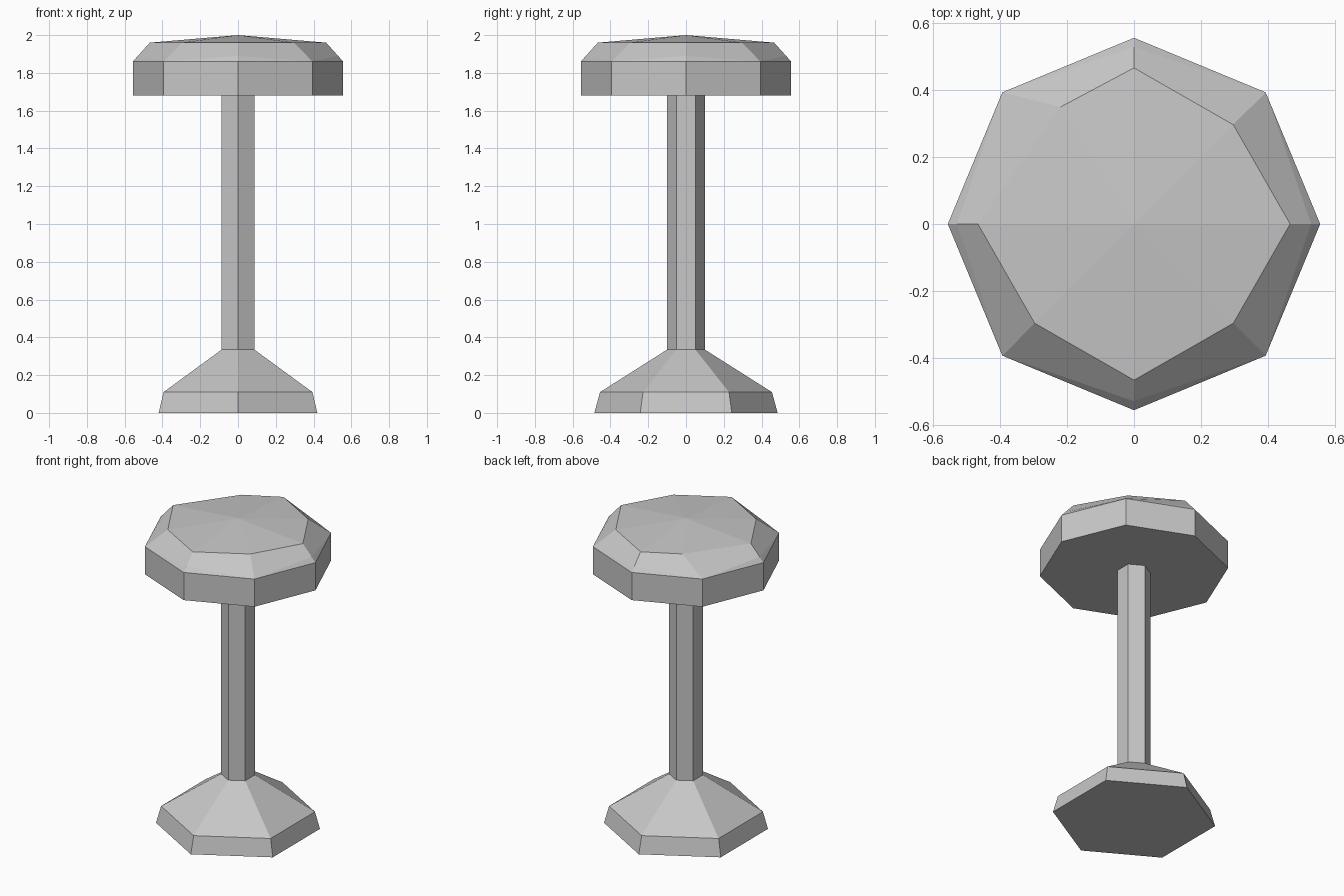
import bpy, bmesh
from math import cos, sin, pi

cube = bpy.data.objects.get("Cube")
if cube:
    bpy.data.objects.remove(cube)

GREY = (0.57, 0.57, 0.57, 1)
mat = bpy.data.materials.new("plain grey")
mat.use_nodes = True
mat.diffuse_color = GREY
mat.node_tree.nodes["Principled BSDF"].inputs["Base Color"].default_value = GREY


def ring(radius, z, sides, start=0.0, odd_radius=None, odd_z=None):
    """Regular ring; odd corners may have their own radius and height."""
    pts = []
    for i in range(sides):
        odd = i % 2 and odd_radius is not None
        r, h = (odd_radius, odd_z) if odd else (radius, z)
        a = start + 2 * pi * i / sides
        pts.append((r * cos(a), r * sin(a), h))
    return pts


def loft(name, rings, apex=None):
    """Join stacked rings with flat faces and close both ends."""
    bm = bmesh.new()
    loops = [[bm.verts.new(p) for p in pts] for pts in rings]
    n = len(loops[0])
    for low, high in zip(loops, loops[1:]):
        for i in range(n):
            j = (i + 1) % n
            bm.faces.new((low[i], low[j], high[j], high[i]))
    bm.faces.new(reversed(loops[0]))
    if apex:
        tip = bm.verts.new(apex)
        for i in range(n):
            bm.faces.new((loops[-1][i], loops[-1][(i + 1) % n], tip))
    else:
        bm.faces.new(loops[-1])
    bmesh.ops.remove_doubles(bm, verts=bm.verts, dist=0.0005)
    bmesh.ops.recalc_face_normals(bm, faces=bm.faces)
    mesh = bpy.data.meshes.new(name)
    bm.to_mesh(mesh)
    bm.free()
    mesh.materials.append(mat)
    obj = bpy.data.objects.new(name, mesh)
    bpy.context.collection.objects.link(obj)
    return obj


# Six-sided foot with a sloping top, corners to the front and back
loft("base", [ring(r, z, 6, pi / 6) for r, z in
              ((0.485, 0), (0.455, 0.11), (0.1, 0.335))])

# Six-sided post
loft("post", [ring(0.1, z, 6, pi / 6) for z in (0.335, 1.68)])

# Eight-sided seat: straight wall, bevel, slightly uneven rim, shallow peak
rim = ring(0.467, 1.96, 8, 0, 0.42, 1.96)
rim[3] = (-0.22, 0.35, 1.96)
loft("seat", [
    ring(0.557, 1.68, 8),
    ring(0.557, 1.86, 8),
    ring(0.53, 1.89, 8, 0, 0.557, 1.86),
    rim,
], apex=(0, 0, 2))
